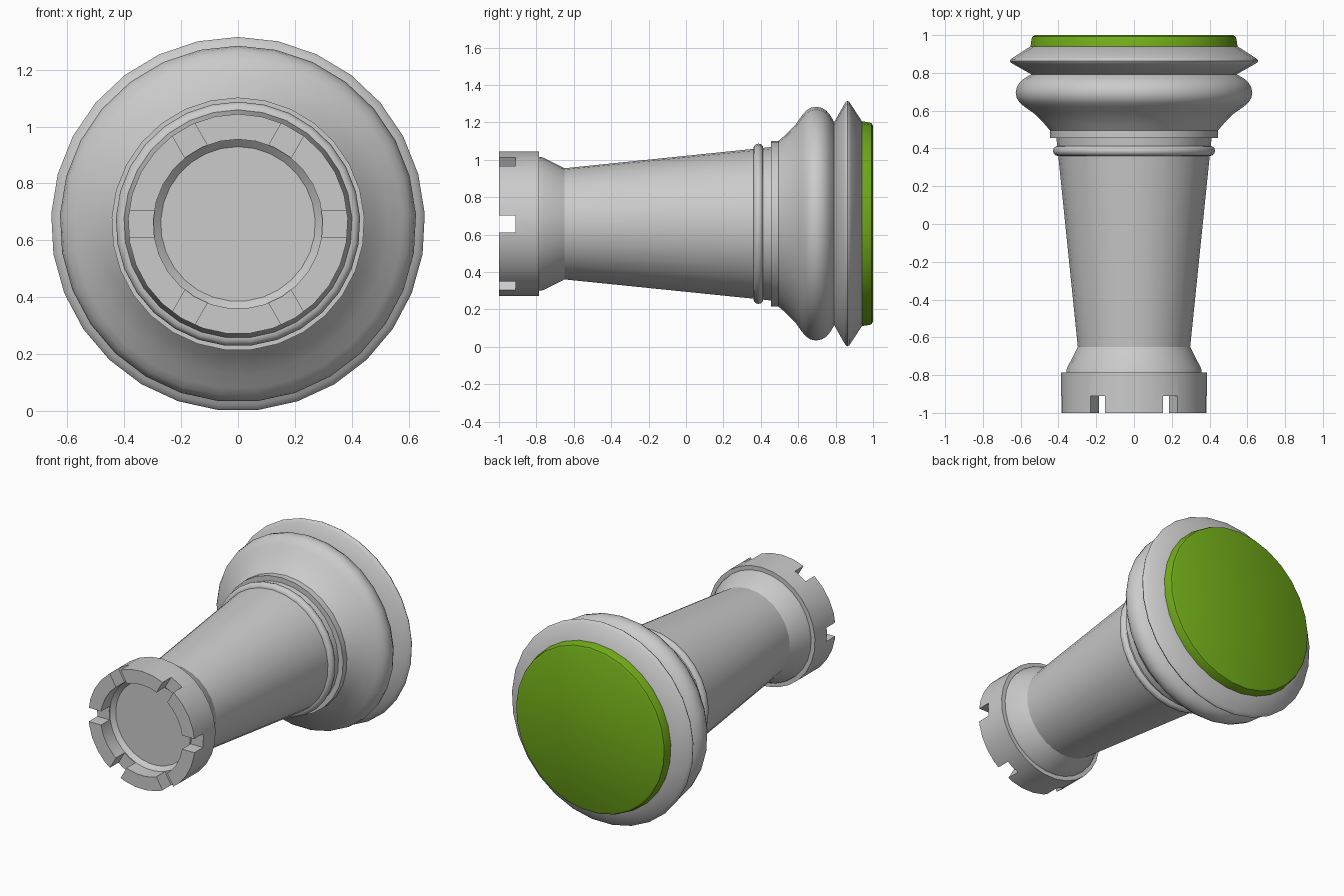
import bpy, bmesh, math

if "Cube" in bpy.data.objects:
    bpy.data.objects.remove(bpy.data.objects["Cube"])

SIDES = 29
AXIS_Z = 0.657


def finish(obj, angle=32):
    bpy.ops.object.select_all(action='DESELECT')
    obj.select_set(True)
    bpy.context.view_layer.objects.active = obj
    bpy.ops.object.shade_smooth_by_angle(angle=math.radians(angle))


def lathe(name, profile):
    """Revolve (y, radius) points about the lying-down axis; radius 0 makes a pole."""
    bm = bmesh.new()
    rings = []
    for y, r in profile:
        if r == 0:
            rings.append([bm.verts.new((0, y, AXIS_Z))])
            continue
        angles = [math.pi / 2 + 2 * math.pi * k / SIDES for k in range(SIDES)]
        rings.append([bm.verts.new((r * math.cos(a), y, AXIS_Z + r * math.sin(a))) for a in angles])
    for a, b in zip(rings, rings[1:]):
        if len(a) == 1:
            bm.faces.new(b)
        elif len(b) == 1:
            bm.faces.new(a)
        else:
            for k in range(SIDES):
                j = (k + 1) % SIDES
                bm.faces.new((a[k], a[j], b[j], b[k]))
    # flat end caps need no centre vertex
    bmesh.ops.delete(bm, geom=[v for v in bm.verts if not v.link_faces], context='VERTS')
    bmesh.ops.recalc_face_normals(bm, faces=bm.faces)
    mesh = bpy.data.meshes.new(name)
    bm.to_mesh(mesh)
    bm.free()
    obj = bpy.data.objects.new(name, mesh)
    bpy.context.collection.objects.link(obj)
    return obj


# Crown with a shallow cup
crown = lathe("crown", [
    (-0.88, 0), (-0.88, 0.272), (-0.905, 0.298), (-1.0, 0.298),
    (-1.0, 0.387), (-0.785, 0.387), (-0.785, 0)])

# Six battlement notches, cut by three bars across the crown
for i in range(3):
    bpy.ops.mesh.primitive_cube_add(size=1, location=(0, -1.0, AXIS_Z),
                                    rotation=(0, i * math.pi / 3, 0))
    bar = bpy.context.object
    bar.name = f"notch_cutter_{i}"
    bar.scale = (1.0, 0.178, 0.09)
    bar.hide_render = True
    mod = crown.modifiers.new("notch", 'BOOLEAN')
    mod.operation = 'DIFFERENCE'
    mod.solver = 'EXACT'
    mod.object = bar
    bpy.context.view_layer.objects.active = crown
    bpy.ops.object.modifier_apply(modifier=mod.name)
    bpy.data.objects.remove(bar)
finish(crown)

# Neck and tapered tower
tower = lathe("tower", [
    (-0.79, 0), (-0.79, 0.36), (-0.765, 0.356), (-0.65, 0.298),
    (0.365, 0.402), (0.46, 0.412), (0.46, 0)])
finish(tower, 20)

# Rounded bead around the tower
bead = lathe("bead", [(0.36, 0)] + [
    (0.387 - 0.027 * math.cos(math.pi * k / 6), 0.402 + 0.028 * math.sin(math.pi * k / 6))
    for k in range(7)] + [(0.414, 0)])
finish(bead, 50)

# Collar, flare and rounded bulge
bulge = lathe("bulge", [
    (0.455, 0), (0.455, 0.445), (0.495, 0.445), (0.53, 0.475), (0.585, 0.53),
    (0.62, 0.58), (0.642, 0.605), (0.665, 0.621), (0.695, 0.627), (0.725, 0.621),
    (0.75, 0.606), (0.77, 0.583), (0.785, 0.558), (0.795, 0.54), (0.795, 0)])
finish(bulge, 35)

# Sharp-edged foot disc
foot = lathe("foot_disc", [
    (0.79, 0), (0.79, 0.54), (0.845, 0.638), (0.855, 0.653), (0.864, 0.658),
    (0.873, 0.653), (0.883, 0.638), (0.94, 0.55), (0.94, 0)])
finish(foot, 40)

# Green felt pad
felt = lathe("felt_pad", [
    (0.935, 0), (0.935, 0.55), (0.98, 0.543), (0.993, 0.538), (1.0, 0.525), (1.0, 0)])
green = bpy.data.materials.new("green_felt")
green.diffuse_color = (0.17, 0.42, 0.01, 1)
green.use_nodes = True
green.node_tree.nodes["Principled BSDF"].inputs["Base Color"].default_value = green.diffuse_color
felt.data.materials.append(green)
finish(felt, 40)
